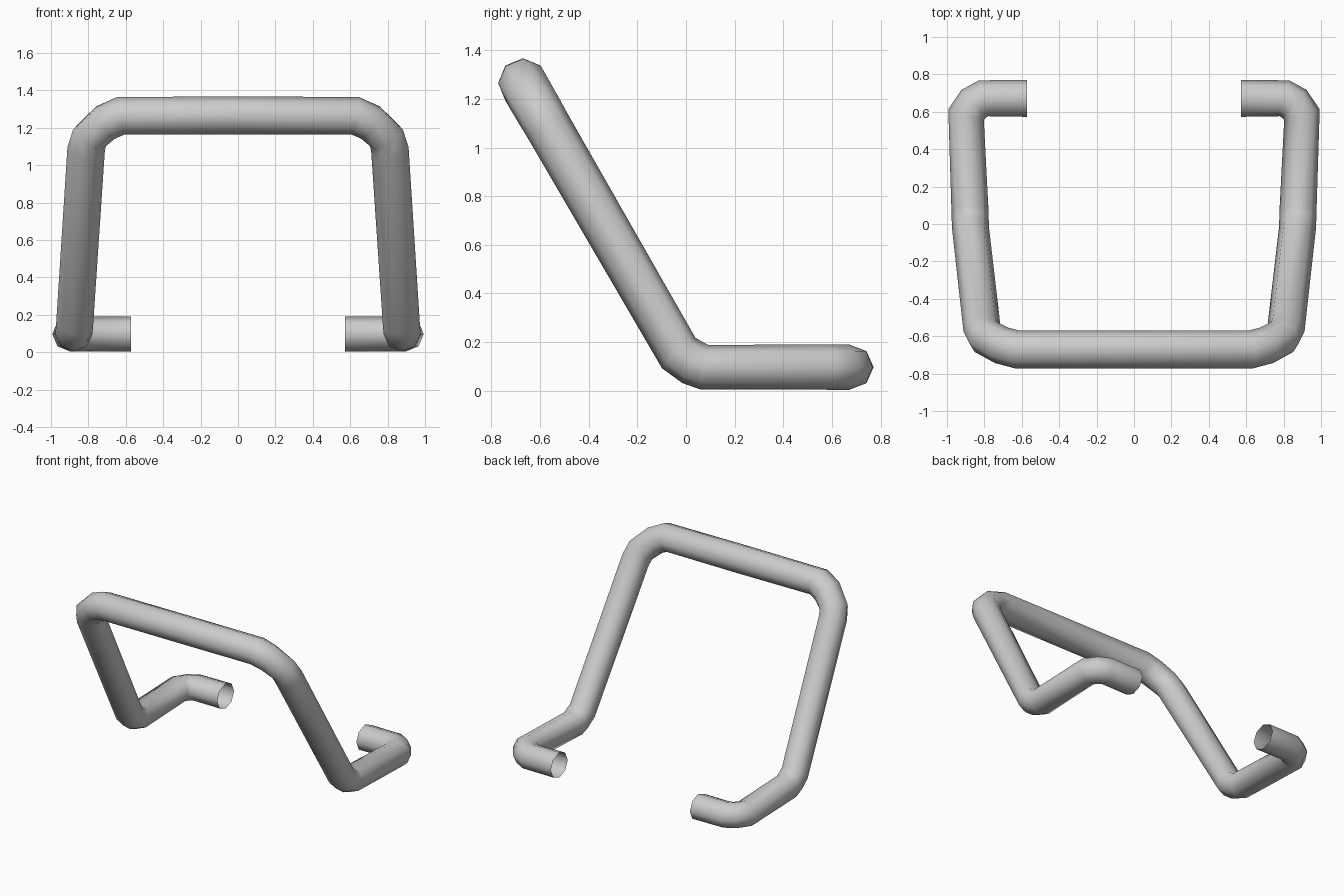
import bpy, bmesh
from math import sin, cos, pi
from mathutils import Vector

if "Cube" in bpy.data.objects:
    bpy.data.objects.remove(bpy.data.objects["Cube"])

SIDES = 8

def slope(x, z):
    """Point on the tilted plane of the upper hoop."""
    return (x, -0.027 - (z - 0.15) * 0.577, z)

# Half of the tube path: position, section 'up' direction, up radius, side radius
flat, tilt = (0, 0, 1), (0, 0.866, 0.5)
path = [
    # foot stub and its bend
    ((0.572, 0.672, 0.097), flat, 0.093, 0.099),
    ((0.805, 0.672, 0.097), flat, 0.093, 0.099),
    ((0.857, 0.643, 0.097), flat, 0.093, 0.099),
    ((0.898, 0.585, 0.097), flat, 0.093, 0.099),
    # knee
    ((0.877, 0.075, 0.097), flat, 0.093, 0.099),
    ((0.876, 0.028, 0.115), (0, 0.5, 0.866), 0.094, 0.099),
    (slope(0.873, 0.155), tilt, 0.093, 0.099),
    # upper bend
    (slope(0.812, 1.085), (0, 0.82, 0.57), 0.096, 0.101),
    (slope(0.793, 1.150), (0, 0.78, 0.62), 0.098, 0.102),
    (slope(0.708, 1.228), (0, 0.74, 0.67), 0.100, 0.102),
    (slope(0.625, 1.265), (0, 0.707, 0.707), 0.102, 0.102),
    # middle of the top bar
    (slope(0.0, 1.265), (0, 0.707, 0.707), 0.102, 0.102),
]

bm = bmesh.new()
pts = [Vector(p[0]) for p in path]
rings = []
for i, (_, up, ru, rs) in enumerate(path):
    t = Vector()
    if i > 0:
        t += (pts[i] - pts[i - 1]).normalized()
    if i < len(pts) - 1:
        t += (pts[i + 1] - pts[i]).normalized()
    t.normalize()
    u = Vector(up)
    u = (u - t * u.dot(t)).normalized()
    s = t.cross(u)
    rings.append([bm.verts.new(pts[i] + u * ru * cos(2 * pi * k / SIDES)
                               + s * rs * sin(2 * pi * k / SIDES))
                  for k in range(SIDES)])

# Skin between rings, ends left open
for a, b in zip(rings, rings[1:]):
    for k in range(SIDES):
        n = (k + 1) % SIDES
        bm.faces.new((a[k], a[n], b[n], b[k]))

mesh = bpy.data.meshes.new("bent_tube_frame")
bm.to_mesh(mesh)
bm.free()
tube = bpy.data.objects.new("bent_tube_frame", mesh)
bpy.context.collection.objects.link(tube)
mirror = tube.modifiers.new("mirror", 'MIRROR')
mirror.use_clip = True
for f in mesh.polygons:
    f.use_smooth = True
